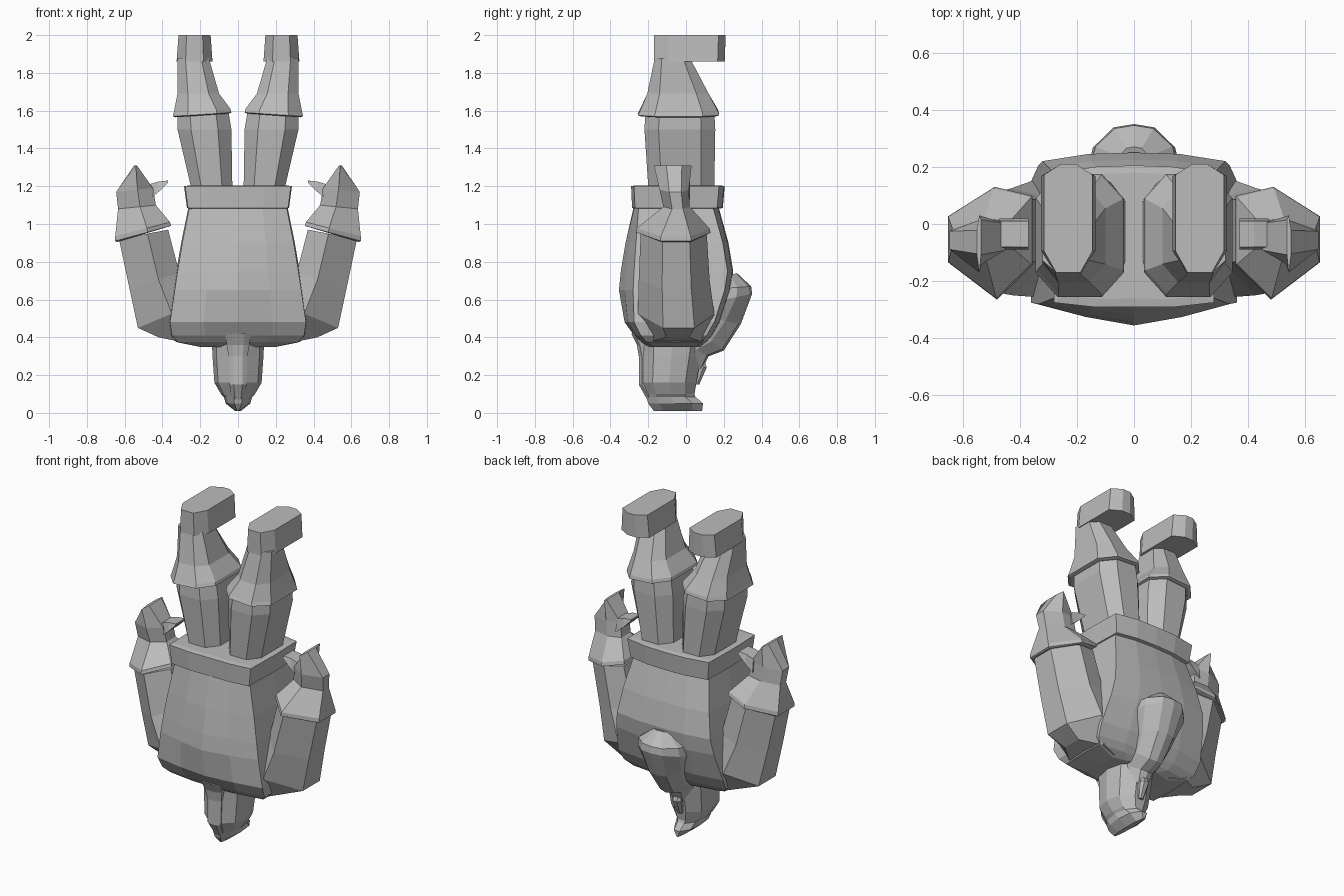
import bpy, bmesh

grey = bpy.data.materials.new("plain_grey")
grey.diffuse_color = (0.5, 0.5, 0.5, 1)


def loft(name, rings, side=1):
    """Skin a closed, flat-shaded shell through rings of points; side=-1 mirrors it in x."""
    bm = bmesh.new()
    rows = [[bm.verts.new((x * side, y, z)) for x, y, z in r] for r in rings]
    n = len(rows[0])
    for a, b in zip(rows, rows[1:]):
        for i in range(n):
            j = (i + 1) % n
            bm.faces.new((a[i], a[j], b[j], b[i]))
    bm.faces.new(rows[0])
    bm.faces.new(rows[-1])
    bmesh.ops.recalc_face_normals(bm, faces=bm.faces)
    me = bpy.data.meshes.new(name)
    bm.to_mesh(me)
    bm.free()
    me.materials.append(grey)
    ob = bpy.data.objects.new(name, me)
    bpy.context.collection.objects.link(ob)
    return ob


def fit(shape, z0, z1, x0, x1, y0, y1):
    """Fit a unit-square outline to a box; height runs from z0 (at x0) to z1 (at x1)."""
    return [(x0 + u * (x1 - x0), y0 + v * (y1 - y0), z0 + u * (z1 - z0)) for u, v in shape]


OCT = [(.25, 0), (.75, 0), (1, .2), (1, .8), (.75, 1), (.25, 1), (0, .8), (0, .2)]
ARM = [(1, .74), (1, .33), (.42, 0), (0, .31), (0, .92), (.45, 1)]
TOE = [(.25, 0), (.75, 0), (1, .2), (1, .9), (.65, 1), (.35, 1), (0, .9), (0, .2)]


# Torso: ridged on the -y side, nearly flat on the +y side
def torso_ring(z, w, ridge, corner, back):
    half = [(0, ridge), (.5 * w, (ridge + corner) / 2 - .008), (w, corner),
            (w * 1.02, (corner + back) / 2), (w, back - .03), (.5 * w, back - .005), (0, back)]
    return [(x, y, z) for x, y in half] + [(-x, y, z) for x, y in half[-2:0:-1]]


loft("torso", [torso_ring(*r) for r in (
    (.35, .20, -.20, -.17, .08), (.375, .32, -.24, -.21, .11), (.41, .35, -.275, -.24, .14),
    (.48, .36, -.325, -.275, .18), (.65, .335, -.355, -.28, .235), (.75, .32, -.345, -.275, .25),
    (.90, .295, -.32, -.265, .225), (1.10, .255, -.275, -.25, .17), (1.19, .25, -.26, -.24, .16))])

# Belt
loft("belt", [torso_ring(*r) for r in (
    (1.08, .25, -.27, -.25, .17), (1.085, .265, -.285, -.27, .195),
    (1.20, .28, -.29, -.275, .205), (1.205, .25, -.26, -.25, .18))])

# Head with a pointed crown
def head_ring(z, w, y0, y1):
    pts = [(.35, 0), (.65, 0), (.92, .2), (1, .5), (.92, .8), (.65, 1),
           (.35, 1), (.08, .8), (0, .5), (.08, .2)]
    return fit(pts, z, z, -w, w, y0, y1)


loft("head", [head_ring(*r) for r in (
    (.01, .015, -.17, .085), (.05, .065, -.20, .09), (.085, .075, -.21, .05),
    (.10, .09, -.21, .045), (.16, .125, -.235, .055), (.30, .135, -.235, .08),
    (.42, .14, -.24, .10))])

# Strip of hair down the back of the head
loft("hair_strip", [fit(OCT, z, z, -w, w, y, y + .08) for z, w, y in (
    (.06, .03, -.20), (.15, .045, -.25), (.30, .05, -.25), (.36, .06, -.26), (.42, .07, -.29))])

# Nose
loft("nose", [fit(OCT, z, z, -w, w, .02, y) for z, w, y in (
    (.15, .015, .07), (.24, .03, .11), (.27, .025, .10))])


# Beard: outer edge and inner edge points swept along a curve
def beard_ring(oy, oz, iy, iz, w):
    pts = [(0, 0), (.45, .08), (.9, .55), (1, 1), (-1, 1), (-.9, .55), (-.45, .08)]
    return [(u * w, oy + t * (iy - oy), oz + t * (iz - oz)) for u, t in pts]


loft("beard", [beard_ring(*r) for r in (
    (.085, .23, -.02, .27, .07), (.12, .30, 0, .36, .095), (.20, .33, .08, .42, .10),
    (.29, .47, .14, .50, .125), (.35, .63, .20, .60, .16), (.345, .67, .21, .66, .15),
    (.27, .74, .21, .72, .06))])

for side, tag in ((1, "right"), (-1, "left")):
    # Sleeve from shoulder to wrist
    loft(tag + "_sleeve", [fit(ARM, *r) for r in (
        (.355, .40, .20, .42, -.20, .09), (.58, .45, .22, .53, -.255, .15),
        (.74, .66, .31, .575, -.25, .125), (.97, .92, .37, .63, -.24, .11))], side)
    # Glove: flared cuff, narrow wrist and wedge-shaped hand
    loft(tag + "_glove", [fit(ARM, *r) for r in (
        (.985, .905, .37, .64, -.25, .12), (.99, .91, .355, .65, -.265, .13),
        (1.01, .935, .36, .65, -.26, .125), (1.10, 1.08, .435, .635, -.12, .02),
        (1.19, 1.17, .45, .645, -.14, .015), (1.31, 1.31, .535, .55, -.17, .03))], side)
    # Thumb
    loft(tag + "_thumb", [[(x, -.09, z0), (x, .02, z0), (x, .01, z1), (x, -.08, z1)]
                          for x, z0, z1 in ((.47, 1.13, 1.21), (.42, 1.17, 1.225),
                                            (.37, 1.22, 1.23))], side)
    # Trouser leg
    loft(tag + "_trouser", [fit(OCT, z, z, *r) for z, *r in (
        (1.15, .03, .24, -.19, .14), (1.20, .03, .25, -.20, .15),
        (1.50, .035, .32, -.22, .155), (1.59, .05, .32, -.215, .15))], side)
    # Boot shaft with a flared rim
    loft(tag + "_boot_shaft", [fit(OCT, z, z + d, *r) for z, d, *r in (
        (1.585, -.02, .05, .33, -.24, .16), (1.59, -.02, .035, .345, -.255, .175),
        (1.61, -.02, .04, .34, -.245, .17), (1.69, 0, .10, .32, -.205, .12),
        (1.88, 0, .155, .32, -.165, .02))], side)
    # Boot foot
    loft(tag + "_boot_foot", [fit(TOE, z, z, *r) for z, *r in (
        (1.86, .135, .325, -.17, .205), (2.0, .145, .315, -.17, .21))], side)
